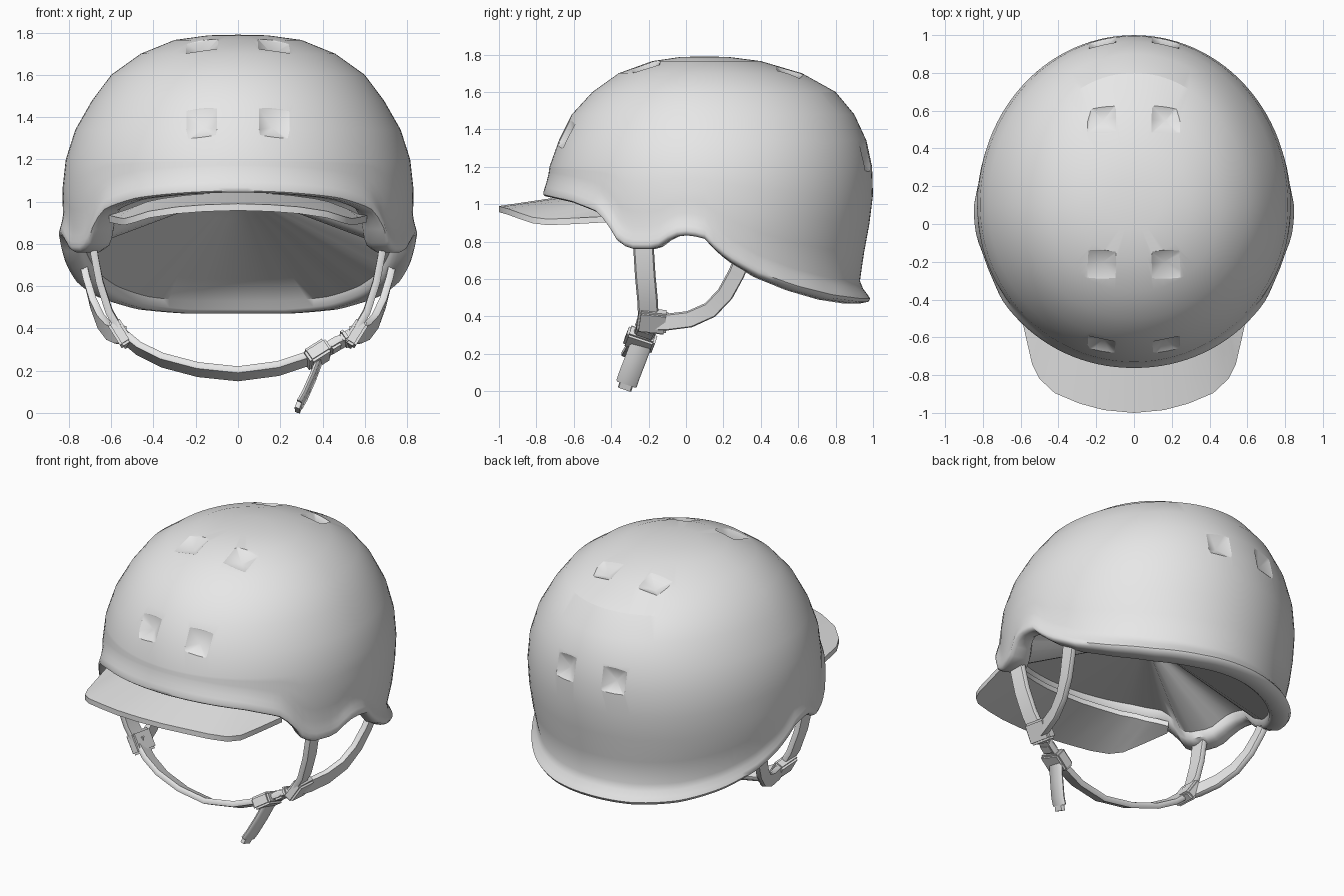
import bpy, bmesh, math
from mathutils import Vector, Matrix

cube = bpy.data.objects.get("Cube")
if cube:
    bpy.data.objects.remove(cube, do_unlink=True)

grey = bpy.data.materials.new("plain_grey")
grey.use_nodes = True
grey.diffuse_color = (0.8, 0.8, 0.8, 1)
grey.node_tree.nodes["Principled BSDF"].inputs["Base Color"].default_value = (0.8, 0.8, 0.8, 1)


def make(name, bm):
    bmesh.ops.recalc_face_normals(bm, faces=bm.faces)
    mesh = bpy.data.meshes.new(name)
    bm.to_mesh(mesh)
    bm.free()
    mesh.materials.append(grey)
    ob = bpy.data.objects.new(name, mesh)
    bpy.context.collection.objects.link(ob)
    return ob


def activate(ob):
    bpy.ops.object.select_all(action='DESELECT')
    ob.select_set(True)
    bpy.context.view_layer.objects.active = ob


def smooth(ob, degrees):
    activate(ob)
    bpy.ops.object.shade_smooth_by_angle(angle=math.radians(degrees))


def lerp_table(table, key):
    """Linear lookup in rows sorted by their first value."""
    if key <= table[0][0]:
        return table[0][1:]
    for a, b in zip(table, table[1:]):
        if key <= b[0]:
            t = (key - a[0]) / (b[0] - a[0])
            return tuple(p + (q - p) * t for p, q in zip(a[1:], b[1:]))
    return table[-1][1:]


# Shell: height, half width, front y, back y
profile = [(0.45, 0.73, -0.77, 0.92), (0.66, 0.785, -0.77, 0.935), (0.85, 0.825, -0.765, 0.975),
           (1.05, 0.832, -0.75, 1.0), (1.2, 0.815, -0.73, 0.995), (1.34, 0.77, -0.68, 0.965),
           (1.48, 0.69, -0.61, 0.9), (1.6, 0.6, -0.5, 0.8), (1.7, 0.46, -0.36, 0.62),
           (1.765, 0.3, -0.18, 0.4), (1.787, 0.14, -0.03, 0.23)]
# Lower edge: y, height
rim = [(-0.76, 1.045), (-0.6, 1.01), (-0.47, 0.96), (-0.41, 0.9), (-0.35, 0.8), (-0.29, 0.76),
       (-0.16, 0.76), (-0.11, 0.785), (-0.07, 0.825), (0.02, 0.835), (0.1, 0.815), (0.17, 0.745),
       (0.25, 0.69), (0.4, 0.61), (0.6, 0.54), (0.8, 0.49), (0.95, 0.47)]
MID, COLS = 0.1, 112


def shell_point(a, z, out=0.0):
    w, front, back = lerp_table(profile, z)
    reach = (MID - front if math.cos(a) > 0 else back - MID) + out
    return Vector(((w + out) * math.sin(a), MID - reach * math.cos(a), z))


bm = bmesh.new()
columns = []
ceiling = Vector((0, MID, 1.05))
for i in range(COLS):
    a = 2 * math.pi * i / COLS
    y = shell_point(a, 1.05).y
    edge = lerp_table(rim, y)[0]
    flare = 0.014 + 0.01 * abs(math.sin(a)) + 0.048 * max(0, -math.cos(a))
    points = [shell_point(a, row[0]) for row in reversed(profile[4:])]
    low = edge + 0.12
    points += [shell_point(a, 1.2 + (low - 1.2) * t) for t in (0.25, 0.5, 0.75, 1)]
    # Rolled lip, outside then inside, thickest at the ear flaps
    points += [shell_point(a, edge + up, flare * out) for up, out in
               ((0.08, 0.3), (0.05, 0.7), (0.025, 1.0), (0.008, 0.85), (0, 0.2))]
    thick = 1 + 0.7 * math.exp(-((y + 0.28) / 0.2) ** 2)
    points += [shell_point(a, edge + up, out * thick) for up, out in
               ((0, -0.045), (0.02, -0.07), (0.06, -0.08))]
    # Inner lining closing towards a shallow ceiling
    points += [points[-1].lerp(ceiling, t) for t in (0.2, 0.45, 0.75)]
    columns.append([bm.verts.new(p) for p in points])
pole, lining_top = bm.verts.new((0, MID, 1.79)), bm.verts.new(ceiling)
for c, d in zip(columns, columns[1:] + columns[:1]):
    bm.faces.new((pole, c[0], d[0]))
    bm.faces.new((lining_top, d[-1], c[-1]))
    for k in range(len(c) - 1):
        bm.faces.new((c[k], c[k + 1], d[k + 1], d[k]))
shell = make("helmet_shell", bm)

# Vents: four mirrored pairs of shallow square pits sunk into the shell
bm = bmesh.new()
DEPTH, ABOVE = 0.045, 0.025
bpy.context.view_layer.update()
for y, z in ((-0.655, 1.375), (-0.22, 1.755), (0.57, 1.725), (0.975, 1.25)):
    for x in (-0.17, 0.17):
        target = Vector((x, y, z))
        away = Vector((0, y - MID, z - 1.0)).normalized()
        hit, spot, normal, _ = shell.ray_cast(target + away * 0.5, -away)
        side = (Vector((1, 0, 0)) - normal * normal.x).normalized()
        frame = Matrix((side, normal.cross(side), normal)).transposed().to_4x4()
        place = Matrix.Translation(spot + normal * (ABOVE - DEPTH) / 2) @ frame
        bmesh.ops.create_cone(bm, cap_ends=True, segments=4, radius1=0,
                              radius2=0.113 * (DEPTH + ABOVE) / DEPTH, depth=DEPTH + ABOVE,
                              matrix=place @ Matrix.Rotation(math.pi / 4, 4, 'Z'))
cutter = make("vent_cutter", bm)
cutter.hide_render = True
cut = shell.modifiers.new("vents", 'BOOLEAN')
cut.operation, cut.object, cut.solver = 'DIFFERENCE', cutter, 'EXACT'
activate(shell)
bpy.ops.object.modifier_apply(modifier=cut.name)
bpy.data.objects.remove(cutter, do_unlink=True)
smooth(shell, 48)

# Keep the vent borders crisp
bm = bmesh.new()
bm.from_mesh(shell.data)
for e in bm.edges:
    spot = (e.verts[0].co + e.verts[1].co) / 2
    if abs(spot.x) < 0.3 and spot.z > 1.14 and e.is_convex and e.calc_face_angle(0) > 0.33:
        e.smooth = False
bm.to_mesh(shell.data)
bm.free()

# Visor: arched sheet from its outer edge to an inner edge tucked behind the lip
outer = [(0, -1, 0.99), (0.16, -0.985, 0.985), (0.29, -0.95, 0.975), (0.42, -0.895, 0.955),
         (0.5, -0.82, 0.93), (0.54, -0.74, 0.92), (0.57, -0.61, 0.925), (0.61, -0.43, 0.935)]
inner = [(0, -0.63, 1.045), (0.13, -0.62, 1.04), (0.25, -0.59, 1.03), (0.36, -0.55, 1.015),
         (0.43, -0.5, 1.0), (0.48, -0.46, 0.98), (0.52, -0.42, 0.965), (0.57, -0.37, 0.94)]


def mirrored(points):
    return [(-x, y, z) for x, y, z in reversed(points[1:])] + points


bm = bmesh.new()
tops = [[bm.verts.new(p) for p in mirrored(e)] for e in (outer, inner)]
unders = [[bm.verts.new(v.co - Vector((0, 0, 0.032))) for v in row] for row in tops]
loop = [tops[0], tops[1], unders[1], unders[0]]
for r, s in zip(loop, loop[1:] + loop[:1]):
    for k in range(len(r) - 1):
        bm.faces.new((r[k], r[k + 1], s[k + 1], s[k]))
for end in (0, -1):
    bm.faces.new([row[end] for row in loop])
smooth(make("visor", bm), 30)


def strap(name, path, centre, width=0.11, thick=0.034):
    """Flat band along a path, its face turned away from a centre point."""
    pts = [Vector(p) for p in path]
    bm = bmesh.new()
    rings = []
    for i, p in enumerate(pts):
        along = (pts[min(i + 1, len(pts) - 1)] - pts[max(i - 1, 0)]).normalized()
        across = along.cross(p - Vector(centre)).normalized()
        face = across.cross(along)
        w, t = across * width / 2, face * thick / 2
        rings.append([bm.verts.new(p + v) for v in
                      (w * 0.85 + t, w, w * 0.85 - t, -w * 0.85 - t, -w, -w * 0.85 + t)])
    for r, s in zip(rings, rings[1:]):
        for k in range(6):
            bm.faces.new((r[k], r[k - 1], s[k - 1], s[k]))
    bm.faces.new(rings[0])
    bm.faces.new(rings[-1])
    smooth(make(name, bm), 60)


def block(name, centre, along, face, size):
    """Bevelled box: length along, width across, thickness through its face."""
    u = Vector(along).normalized()
    v = u.cross(Vector(face)).normalized()
    frame = Matrix((u, v, u.cross(v))).transposed().to_4x4()
    bm = bmesh.new()
    bmesh.ops.create_cube(bm, size=1, matrix=Matrix.Translation(centre) @ frame
                          @ Matrix.Diagonal((*size, 1)))
    bmesh.ops.bevel(bm, geom=bm.edges[:], offset=0.012, segments=2, affect='EDGES')
    smooth(make(name, bm), 60)


# Side straps and sliders
for side, label in ((1, "left"), (-1, "right")):
    flip = lambda points: [(side * x, y, z) for x, y, z in points]
    strap(label + "_front_strap", flip([(0.69, -0.23, 0.86), (0.68, -0.226, 0.75), (0.655, -0.218, 0.62),
          (0.61, -0.205, 0.48), (0.54, -0.2, 0.36)]), (0, -0.22, 0.6))
    strap(label + "_rear_strap", flip([(0.735, 0.31, 0.73), (0.715, 0.27, 0.63), (0.685, 0.21, 0.52),
          (0.65, 0.13, 0.435), (0.61, 0.02, 0.385), (0.575, -0.1, 0.37), (0.54, -0.2, 0.37)]),
          (0, 0.1, 0.45), 0.09)
    block(label + "_slider", (side * 0.555, -0.18, 0.375), (side * 0.5, 0.12, 0.8),
          (side * 0.8, 0, -0.5), (0.13, 0.16, 0.065))

# Chin strap, buckle and loose tail
strap("chin_strap", [(-0.56, -0.19, 0.38), (-0.47, -0.22, 0.305), (-0.36, -0.25, 0.25), (-0.19, -0.28, 0.205),
      (0, -0.295, 0.185), (0.19, -0.28, 0.21), (0.34, -0.25, 0.26), (0.45, -0.22, 0.315),
      (0.56, -0.19, 0.38)], (0, -0.05, 0.7))
slope, facing = (0.8, 0.2, 0.5), (0.45, -0.25, -0.8)
block("buckle_body", (0.375, -0.245, 0.275), slope, facing, (0.12, 0.16, 0.075))
block("buckle_clip", (0.455, -0.22, 0.32), slope, facing, (0.07, 0.1, 0.05))
block("buckle_bar", (0.505, -0.205, 0.35), slope, facing, (0.04, 0.13, 0.06))
strap("strap_tail", [(0.385, -0.24, 0.25), (0.355, -0.27, 0.17), (0.315, -0.305, 0.08),
      (0.292, -0.318, 0.04)], (0, -0.25, 0.2), 0.115, 0.024)
strap("tail_tip", [(0.294, -0.317, 0.045), (0.28, -0.328, 0.012)], (0, -0.25, 0.2), 0.075, 0.024)
